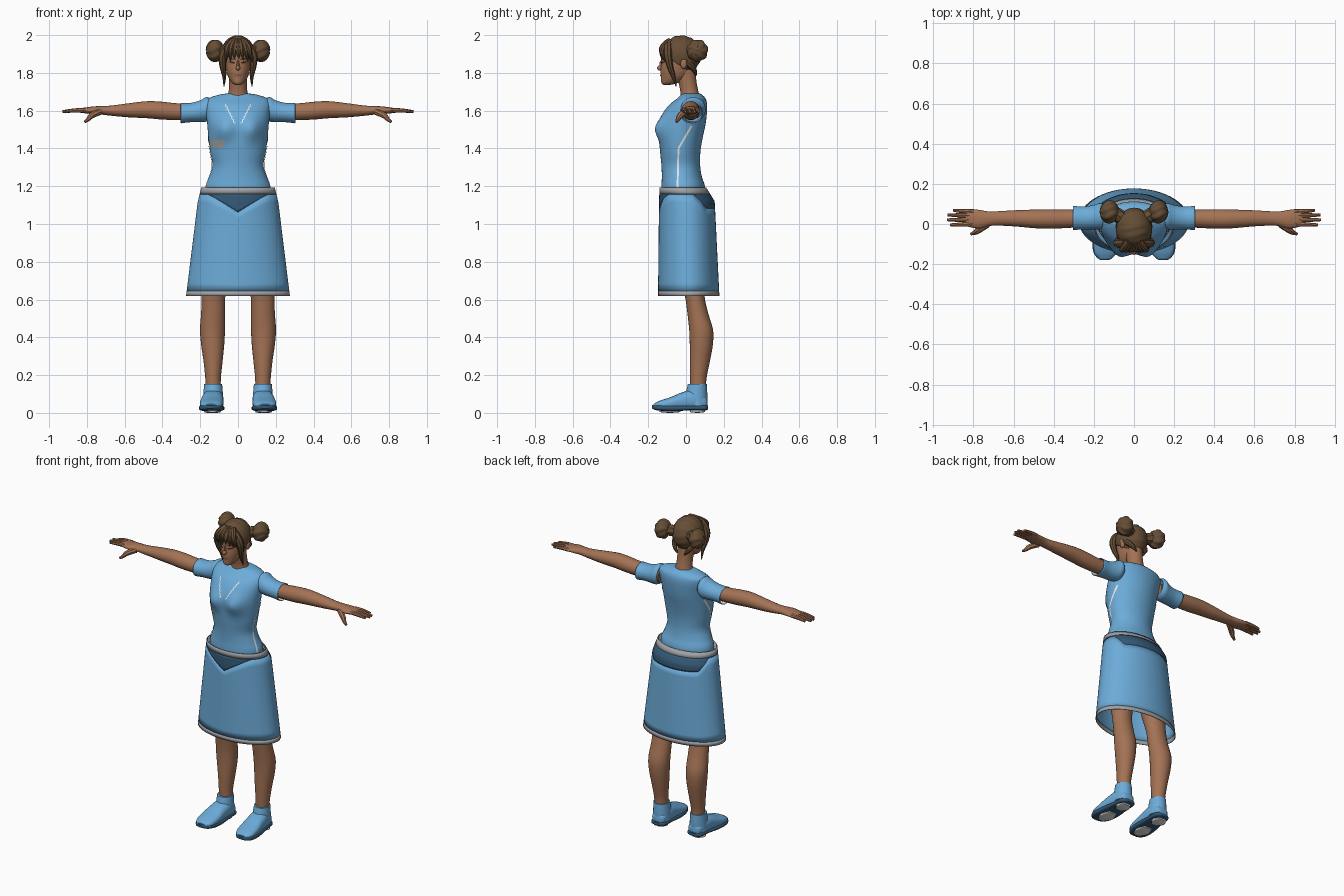
import bpy, bmesh, math
from mathutils import Vector
from mathutils.bvhtree import BVHTree

cube = bpy.data.objects.get("Cube")
if cube:
    bpy.data.objects.remove(cube, do_unlink=True)
parts = []


def material(name, r, g, b):
    m = bpy.data.materials.new(name)
    m.use_nodes = True
    m.diffuse_color = (r, g, b, 1)
    bsdf = next(node for node in m.node_tree.nodes if node.type == "BSDF_PRINCIPLED")
    bsdf.inputs["Base Color"].default_value = (r, g, b, 1)
    return m


blue = material("cloth blue", .15, .41, .69)
navy = material("dark blue", .035, .10, .18)
skin = material("brown skin", .37, .17, .09)
brown = material("brown hair", .13, .075, .036)
grey = material("grey trim", .35, .36, .38)
white = material("white trim", .85, .85, .85)
dark = material("dark brown", .04, .02, .012)
lip = material("lip", .24, .085, .055)


def add_object(name, mesh, mat):
    mesh.materials.clear()
    mesh.materials.append(mat)
    ob = bpy.data.objects.new(name, mesh)
    bpy.context.collection.objects.link(ob)
    parts.append(ob)
    return ob


def finish(name, bm, mat, fix=True):
    if fix:
        bmesh.ops.recalc_face_normals(bm, faces=bm.faces)
    mesh = bpy.data.meshes.new(name)
    bm.to_mesh(mesh)
    bm.free()
    return add_object(name, mesh, mat)


def skin_grid(bm, rows, closed):
    grid = [[bm.verts.new(p) for p in row] for row in rows]
    for a, b in zip(grid, grid[1:]):
        for i in range(len(a) if closed else len(a) - 1):
            j = (i + 1) % len(a)
            bm.faces.new((a[i], a[j], b[j], b[i]))
    return grid


def smooth_rows(rows, k):
    """Pass a smooth curve through the section rows."""
    out = []
    for i in range(len(rows) - 1):
        quad = [rows[max(i - 1, 0)], rows[i], rows[i + 1], rows[min(i + 2, len(rows) - 1)]]
        for s in range(k):
            t = s / k
            out.append([b + t * ((c - a) + t * ((a + a - 5 * b + 4 * c - d) + t * (3 * (b - c) + d - a))) / 2
                        for a, b, c, d in zip(*quad)])
    return out + [rows[-1]]


def loft(name, rows, mat, axis="z", side=1, n=32, k=4, power=1, caps=True, warp=None):
    """Rows: position on axis, then centre and radius for each other direction."""
    rings = []
    for t, c, r, d, q in smooth_rows(rows, k):
        ring = []
        for i in range(n):
            a = math.tau * i / n
            u, v = (math.copysign(abs(f) ** power, f) for f in (math.cos(a), math.sin(a)))
            u, v = c + r * u, d + q * v
            p = Vector({"x": (t, u, v), "y": (u, t, v), "z": (u, v, t)}[axis])
            p.x *= side
            ring.append(warp(p) if warp else p)
        rings.append(ring)
    bm = bmesh.new()
    grid = skin_grid(bm, rings, True)
    if caps:
        bm.faces.new(grid[0])
        bm.faces.new(grid[-1])
    return finish(name, bm, mat)


def front_back(rows):
    return [(z, 0, w, (f + b) / 2, (b - f) / 2) for z, w, f, b in rows]


def tube(name, points, radii, mat):
    curve = bpy.data.curves.new(name, "CURVE")
    curve.dimensions = "3D"
    curve.bevel_depth, curve.bevel_resolution = .01, 2
    curve.use_fill_caps = True
    line = curve.splines.new("NURBS")
    line.points.add(len(points) - 1)
    line.use_endpoint_u, line.order_u = True, 3
    for p, co, r in zip(line.points, points, radii):
        p.co, p.radius = (*co, 1), r / .01
    helper = bpy.data.objects.new(name + " path", curve)
    mesh = bpy.data.meshes.new_from_object(helper)
    bpy.data.objects.remove(helper)
    return add_object(name, mesh, mat)


def blob(name, centre, radii, mat, ridges=0, depth=0, cut=None):
    bm = bmesh.new()
    bmesh.ops.create_uvsphere(bm, u_segments=40, v_segments=28, radius=1)
    for v in bm.verts:
        v.co *= 1 + depth * math.sin(ridges * math.atan2(v.co.z, v.co.y) + 3 * v.co.x)
        v.co = Vector(c + r * p for c, r, p in zip(centre, radii, v.co))
    if cut:
        res = bmesh.ops.bisect_plane(bm, geom=bm.verts[:] + bm.edges[:] + bm.faces[:],
                                     plane_co=cut[0], plane_no=cut[1], clear_inner=True)
        edges = [e for e in res["geom_cut"] if isinstance(e, bmesh.types.BMEdge)]
        bmesh.ops.holes_fill(bm, edges=edges, sides=0)
    return finish(name, bm, mat)


def tree_of(ob):
    return BVHTree.FromPolygons([v.co for v in ob.data.vertices], [list(p.vertices) for p in ob.data.polygons])


def strip(name, path, width, mat, tree, side=0):
    """Thin plate laid on a surface, seen from the front or from one side."""
    def drop(p):
        start = Vector((side, p.x, p.y)) if side else Vector((p.x, -1, p.y))
        ray = Vector((-side, 0, 0)) if side else Vector((0, 1, 0))
        hit = tree.ray_cast(start, ray)[0]
        return (hit or start + ray) - ray * .004
    bm = bmesh.new()
    for a, b in zip(path, path[1:]):
        a, b = Vector(a), Vector(b)
        along = (b - a).normalized()
        across = Vector((-along.y, along.x)) * width / 2
        rows = [[drop(a.lerp(b, i / 8) + across * s) for s in (-1, -.33, .33, 1)] for i in range(9)]
        skin_grid(bm, rows, False)
    return finish(name, bm, mat, False)


# Shirt body with the bust pushed forward
def bust(p):
    if p.y < 0:
        p.y -= .03 * math.exp(-((abs(p.x) - .075) / .05) ** 2 - ((p.z - 1.5) / .06) ** 2)
    return p


shirt = loft("shirt", front_back([
    (1.14, .17, -.13, .1), (1.2, .172, -.13, .1), (1.25, .152, -.128, .084), (1.31, .135, -.13, .075),
    (1.38, .147, -.137, .076), (1.45, .156, -.142, .087), (1.52, .162, -.145, .102), (1.58, .168, -.125, .11),
    (1.63, .172, -.09, .112), (1.662, .16, -.05, .105), (1.682, .11, -.028, .088), (1.69, .066, -.02, .075)]),
    blue, n=64, warp=bust)
cloth = tree_of(shirt)
strip("name_badge", [(-.146, 1.428), (-.072, 1.422)], .045, grey, cloth)
for s in (1, -1):
    zigzag = [(s * (.066 - .0042 * i + (.006 if i % 2 else -.002)), 1.635 - .0085 * i) for i in range(13)]
    strip("chest_lacing", zigzag, .005, white, cloth)
    strip("side_seam", [(.03, 1.52), (-.04, 1.4), (-.045, 1.19)], .01, white, cloth, s)

# Skirt panels share one surface and differ by their lower and upper edges
profile = [(.618, .275, -.148, .177), (1.12, .213, -.143, .152), (1.192, .195, -.14, .108)]


def skirt_point(a, z):
    lo, hi = profile[:2] if z < profile[1][0] else profile[1:]
    t = (z - lo[0]) / (hi[0] - lo[0])
    w, f, b = (p + (q - p) * t for p, q in zip(lo[1:], hi[1:]))
    return (w * math.cos(a), (f + b) / 2 + (b - f) / 2 * math.sin(a), z)


def band_edge(a):
    return 1.16


def yoke_edge(a):
    if math.sin(a) < 0:
        drop = .095 * max(0, 1 - abs(math.cos(a)) / .8) ** 1.2
    else:
        drop = .075 * min(1, 3 * max(0, math.sin(a) - .35))
    return band_edge(a) - .003 - drop


def skirt_panel(name, low, high, mat, steps):
    angles = [math.tau * i / 96 for i in range(96)]
    rows = [[skirt_point(a, low(a) + (high(a) - low(a)) * i / steps) for a in angles] for i in range(steps + 1)]
    bm = bmesh.new()
    skin_grid(bm, rows, True)
    ob = finish(name, bm, mat, False)
    shell = ob.modifiers.new("cloth thickness", "SOLIDIFY")
    shell.thickness = .004


def hem_edge(a):
    return .645


skirt_panel("skirt_hem", lambda a: .618, hem_edge, grey, 1)
skirt_panel("skirt", hem_edge, yoke_edge, blue, 12)
skirt_panel("skirt_yoke", yoke_edge, band_edge, navy, 6)
skirt_panel("waistband", band_edge, lambda a: 1.192, grey, 2)
loft("waistband_lining", front_back([(1.15, .194, -.134, .115), (1.188, .19, -.134, .1)]),
     white, n=64, k=1, caps=False)

# Neck, head and face
loft("neck", front_back([(1.66, .062, -.03, .075), (1.7, .05, -.03, .066), (1.75, .047, -.04, .056),
                         (1.82, .05, -.06, .05)]), skin)
head = loft("head", front_back([
    (1.737, .012, -.118, -.08), (1.746, .03, -.13, -.045), (1.775, .05, -.132, .01), (1.81, .062, -.134, .035),
    (1.86, .07, -.13, .05), (1.91, .072, -.13, .052), (1.95, .06, -.11, .04), (1.975, .025, -.06, .01)]), skin, n=40)
face = tree_of(head)
blob("nose", (0, -.135, 1.826), (.012, .019, .014), skin)
blob("nose_bridge", (0, -.129, 1.843), (.007, .012, .026), skin)
strip("mouth", [(-.019, 1.785), (0, 1.788), (.019, 1.785)], .01, lip, face)
for s in (1, -1):
    strip("eye", [(s * .017, 1.853), (s * .044, 1.857)], .009, dark, face)
    strip("eyebrow", [(s * .014, 1.872), (s * .048, 1.877)], .006, dark, face)
    blob("ear", (s * .078, -.012, 1.85), (.014, .018, .03), skin)

# Hair cap, buns, fringe and loose locks
blob("hair_cap", (0, -.025, 1.895), (.09, .105, .103), brown, 14, .018, ((0, -.12, 1.895), (0, .11, .17)))
for s in (1, -1):
    blob("hair_bun", (s * .122, .06, 1.918), (.047, .056, .058), brown, 7, .05)
    tube("bun_tie", [(s * .06, .03, 1.91), (s * .1, .055, 1.917)], (.036, .036), brown)
    tube("temple_lock", [(s * .045, -.095, 1.95), (s * .085, -.1, 1.91), (s * .082, -.085, 1.83),
                         (s * .07, -.065, 1.78), (s * .075, -.052, 1.728)], (.02, .024, .016, .011, .002), brown)
    tube("nape_lock", [(s * .07, .0, 1.86), (s * .055, .055, 1.82), (s * .025, .052, 1.785)],
         (.02, .018, .003), brown)
for i in range(-3, 4):
    x = i * .018
    tube("fringe_lock", [(x * .5, -.085, 1.968), (x, -.122, 1.945), (x * 1.15, -.131, 1.91),
                         (x * 1.3 + .006, -.128 + abs(x) * .4, 1.872 - abs(x) * .3)],
         (.018, .018, .014, .002), brown)

for s in (1, -1):
    # Sleeve with a pale lining at its open end
    sleeve = loft("sleeve", [(.145, .035, .058, 1.61, .055), (.168, .038, .066, 1.607, .065),
                             (.2, .034, .061, 1.597, .058), (.25, .03, .057, 1.59, .051),
                             (.303, .03, .06, 1.587, .054)], blue, "x", s, caps=False)
    sleeve.modifiers.new("cloth thickness", "SOLIDIFY").thickness = .003
    loft("sleeve_lining", [(.26, .03, .053, 1.59, .048), (.304, .03, .056, 1.587, .05)],
         white, "x", s, k=1, caps=False)

    # Arm, palm, fingers and thumb
    loft("arm", [(.15, .03, .043, 1.598, .045), (.3, .027, .045, 1.594, .044), (.4, .025, .048, 1.6, .047),
                 (.48, .025, .047, 1.605, .045), (.58, .028, .041, 1.602, .037), (.67, .028, .036, 1.6, .027),
                 (.72, .026, .036, 1.602, .023), (.77, .024, .046, 1.602, .02), (.82, .03, .045, 1.601, .014),
                 (.84, .032, .035, 1.6, .01)], skin, "x", s, n=24)
    for y, reach in ((.065, .9), (.043, .928), (.02, .93), (-.004, .915)):
        tube("finger", [(s * .8, y * .85 + .005, 1.602), (s * .86, y, 1.604), (s * reach, y * 1.05, 1.595)],
             (.013, .012, .007), skin)
    tube("thumb", [(s * .73, .0, 1.595), (s * .775, -.03, 1.578), (s * .79, -.043, 1.555),
                   (s * .812, -.05, 1.54)], (.018, .018, .012, .007), skin)

    # Leg
    loft("leg", [(.12, .13, .04, .065, .042), (.18, .132, .041, .065, .043), (.27, .132, .05, .073, .053),
                 (.36, .134, .061, .081, .061), (.44, .135, .066, .08, .063), (.53, .132, .063, .062, .055),
                 (.62, .13, .063, .046, .052), (.75, .118, .073, .03, .068), (1.0, .1, .088, .01, .09),
                 (1.12, .09, .08, -.01, .09)], skin, "z", s, n=28)

    # Shoe with ankle cuff, sole and outsole pads
    loft("shoe_cuff", [(.04, .131, .054, .057, .054), (.09, .131, .052, .055, .058), (.152, .132, .048, .06, .05)],
         blue, "z", s)
    loft("shoe", [(.113, .13, .02, .05, .02), (.1, .13, .042, .055, .034), (.04, .132, .055, .068, .052),
                  (-.02, .136, .058, .062, .047), (-.08, .139, .062, .05, .034), (-.14, .142, .056, .042, .022),
                  (-.172, .144, .03, .037, .01)], blue, "y", s, power=.8)
    loft("sole", [(.117, .13, .025, .028, .01), (.1, .13, .048, .027, .014), (.03, .133, .056, .027, .013),
                  (-.06, .138, .066, .025, .016), (-.13, .143, .062, .027, .016), (-.165, .145, .042, .03, .014),
                  (-.18, .146, .02, .032, .008)], navy, "y", s, power=.6)
    for y, half in ((.06, .04), (-.085, .055)):
        loft("outsole_pad", [(y - half, .136, .02, .009, .005), (y, .136, .045, .008, .008),
                             (y + half, .136, .025, .009, .005)], white, "y", s, power=.6)

# Smooth shading that keeps sharp edges
bpy.ops.object.select_all(action="DESELECT")
for ob in parts:
    ob.select_set(True)
bpy.context.view_layer.objects.active = parts[0]
bpy.ops.object.shade_smooth_by_angle(angle=math.radians(40))
